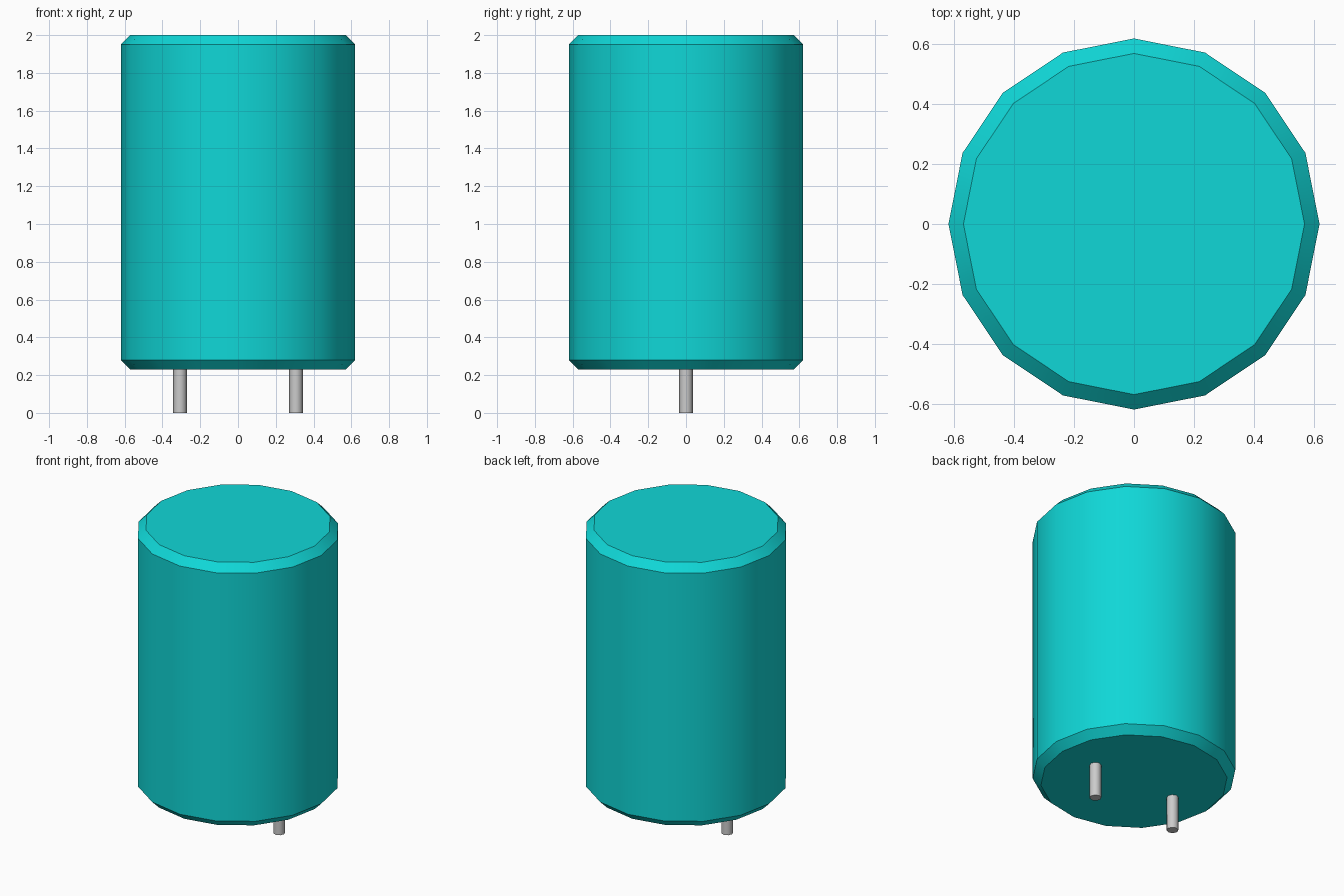
import bpy
import bmesh
import math

if "Cube" in bpy.data.objects:
    bpy.data.objects.remove(bpy.data.objects["Cube"], do_unlink=True)


def make_material(name, color):
    mat = bpy.data.materials.new(name)
    mat.use_nodes = True
    mat.diffuse_color = color
    mat.node_tree.nodes["Principled BSDF"].inputs["Base Color"].default_value = color
    return mat


def lathe(name, profile, sides, mat, x=0.0, angle=30):
    """Capped solid from (radius, z) rings, with a vertex on the +x axis."""
    bm = bmesh.new()
    rings = [[bm.verts.new((r * math.cos(2 * math.pi * i / sides),
                            r * math.sin(2 * math.pi * i / sides), z))
              for i in range(sides)] for r, z in profile]
    for low, high in zip(rings, rings[1:]):
        for i in range(sides):
            j = (i + 1) % sides
            bm.faces.new((low[i], low[j], high[j], high[i]))
    bm.faces.new(rings[0][::-1])
    bm.faces.new(rings[-1])
    mesh = bpy.data.meshes.new(name)
    bm.to_mesh(mesh)
    bm.free()
    mesh.materials.append(mat)
    obj = bpy.data.objects.new(name, mesh)
    obj.location.x = x
    bpy.context.collection.objects.link(obj)
    bpy.ops.object.select_all(action='DESELECT')
    obj.select_set(True)
    bpy.context.view_layer.objects.active = obj
    bpy.ops.object.shade_smooth_by_angle(angle=math.radians(angle))
    return obj


teal = make_material("teal", (0.005, 0.68, 0.68, 1))
metal = make_material("grey metal", (0.6, 0.6, 0.6, 1))

# Can with chamfered rims
lathe("can_body", [(0.57, 0.23), (0.62, 0.28), (0.62, 1.95), (0.57, 2.0)], 16, teal)

# Two wire leads under the can
for name, x in (("left_lead", 0.307), ("right_lead", -0.307)):
    lathe(name, [(0.036, 0.0), (0.036, 0.25)], 8, metal, x, 50)
